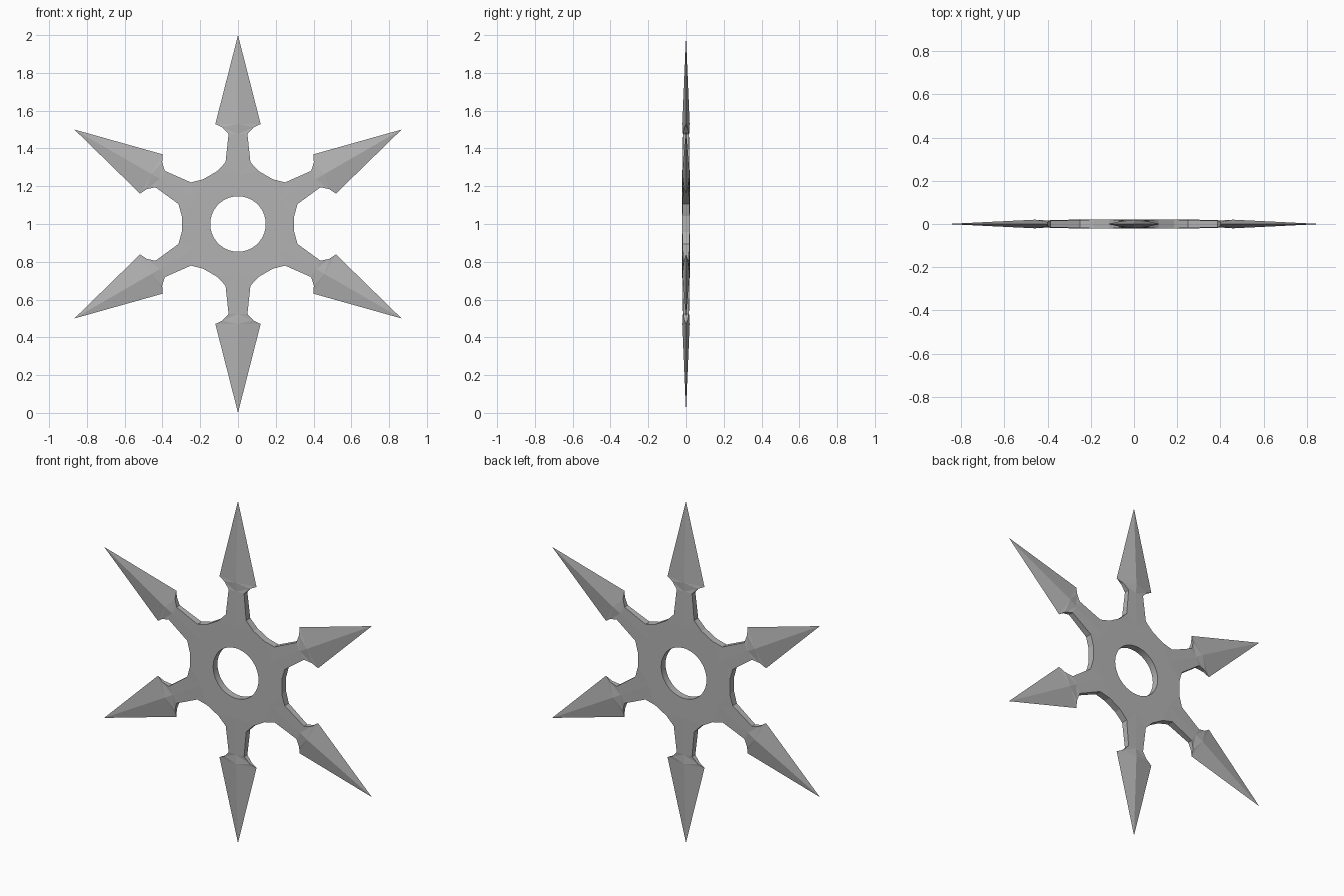
import bpy, bmesh, math
from mathutils import Vector, Matrix

cube = bpy.data.objects.get("Cube")
if cube:
    bpy.data.objects.remove(cube, do_unlink=True)

# Single steel colour
steel = bpy.data.materials.new("steel_grey")
steel.use_nodes = True
colour = (0.45, 0.45, 0.45, 1)
steel.diffuse_color = colour
steel.node_tree.nodes["Principled BSDF"].inputs["Base Color"].default_value = colour

ARMS = 6
HOLE_SIDES = 36
HOLE_RADIUS = 0.147
HALF = 0.02

# One arm edge: (half width, distance from centre, half thickness)
EDGE = [
    (0.113, 0.278, HALF),    # hub curve
    (0.066, 0.326, 0.019),   # neck root
    (0.050, 0.476, 0.015),   # neck end
    (0.082, 0.511, 0.009),   # collar
    (0.120, 0.529, 0),       # barb
]
# Centre line of the arm: hub, neck end, head ridge
RIDGE = [(0.26, HALF), (0.476, 0.017), (0.53, 0.02)]

bm = bmesh.new()


def face(*verts):
    return bm.faces.new(verts)


def wall(a, b):
    """Side wall from two front points back to the middle plane."""
    low = [bm.verts.new((v.co.x, 0, v.co.z)) for v in (a, b)]
    return face(a, b, low[1], low[0])


def build_arm(index):
    turn = Matrix.Rotation(index * math.tau / ARMS, 3, 'Y')

    def point(x, r, depth):
        return bm.verts.new(turn @ Vector((x, -depth, r)))

    hub, neck, head = [point(0, r, d) for r, d in RIDGE]
    tip = point(0, 1, 0)
    ends = []
    for side in (-1, 1):
        curve, root, end, collar, barb = [point(side * w, r, d) for w, r, d in EDGE]
        # neck and spear head facets
        face(hub, curve, root)
        face(hub, root, end, neck)
        face(neck, end, collar)
        face(neck, collar, head)
        face(head, collar, barb)
        face(head, barb, tip)
        # side walls
        for a, b in ((curve, root), (root, end), (end, collar)):
            wall(a, b)
        face(collar, barb, bm.verts.new((collar.co.x, 0, collar.co.z)))
        ends.append(curve)
    return ends[0], hub, ends[1]


# Arms joined into the outline of the hub
outline = [v for i in range(ARMS) for v in build_arm(i)]
rim = []
for i in range(len(outline)):
    a, b = outline[i], outline[(i + 1) % len(outline)]
    rim.append(bm.edges.get((a, b)) or bm.edges.new((a, b)))
    if i % 3 == 2:
        wall(a, b)

# Round centre hole
ring = []
for i in range(HOLE_SIDES):
    t = i * math.tau / HOLE_SIDES
    ring.append(bm.verts.new((HOLE_RADIUS * math.sin(t), -HALF, HOLE_RADIUS * math.cos(t))))
for i in range(HOLE_SIDES):
    a, b = ring[i], ring[(i + 1) % HOLE_SIDES]
    rim.append(bm.edges.new((a, b)))
    wall(a, b).smooth = True

# Flat hub face between outline and hole
bmesh.ops.triangle_fill(bm, edges=rim, use_beauty=True, normal=(0, -1, 0))

# Mirror the front half to the back and close the seam
bmesh.ops.remove_doubles(bm, verts=bm.verts[:], dist=0.0005)
copy = bmesh.ops.duplicate(bm, geom=bm.verts[:] + bm.edges[:] + bm.faces[:])
for v in copy["geom"]:
    if isinstance(v, bmesh.types.BMVert):
        v.co.y = -v.co.y
bmesh.ops.remove_doubles(bm, verts=bm.verts[:], dist=0.0005)
bmesh.ops.recalc_face_normals(bm, faces=bm.faces[:])
bmesh.ops.translate(bm, verts=bm.verts[:], vec=(0, 0, 1))

mesh = bpy.data.meshes.new("throwing_star")
bm.to_mesh(mesh)
bm.free()
mesh.materials.append(steel)
star = bpy.data.objects.new("throwing_star", mesh)
bpy.context.collection.objects.link(star)
